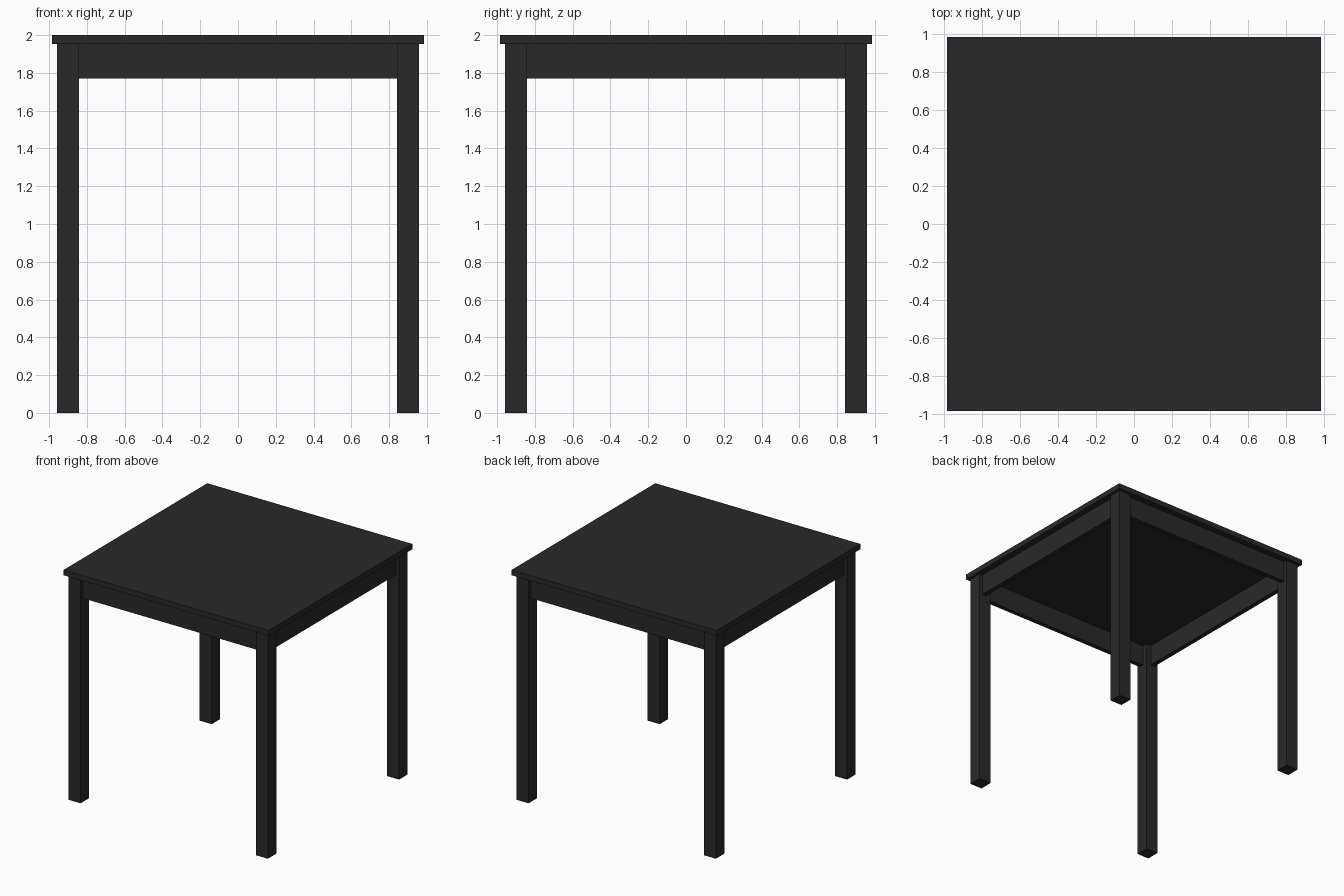
import bpy

if "Cube" in bpy.data.objects:
    bpy.data.objects.remove(bpy.data.objects["Cube"])

mat = bpy.data.materials.new("black_paint")
mat.diffuse_color = (0.022, 0.022, 0.022, 1)
mat.use_nodes = True
mat.node_tree.nodes["Principled BSDF"].inputs["Base Color"].default_value = mat.diffuse_color

HEIGHT, TOP_HALF, UNDERSIDE = 2.0, 0.985, 1.953
LEG_OUT, LEG_IN = 0.958, 0.842
APRON_OUT, APRON_IN, APRON_BOTTOM = 0.928, 0.888, 1.77


def box(name, lo, hi):
    """Axis-aligned box between two corners."""
    centre = [(a + b) / 2 for a, b in zip(lo, hi)]
    bpy.ops.mesh.primitive_cube_add(size=1, location=centre)
    ob = bpy.context.object
    ob.name = name
    ob.scale = [b - a for a, b in zip(lo, hi)]
    bpy.ops.object.transform_apply(location=False, rotation=False, scale=True)
    ob.data.materials.append(mat)
    return ob


# Tabletop
box("tabletop", (-TOP_HALF, -TOP_HALF, UNDERSIDE), (TOP_HALF, TOP_HALF, HEIGHT))

# Square legs, one per corner
for y_name, sy in (("front", -1), ("back", 1)):
    for x_name, sx in (("left", -1), ("right", 1)):
        xs = sorted((sx * LEG_IN, sx * LEG_OUT))
        ys = sorted((sy * LEG_IN, sy * LEG_OUT))
        box(f"{y_name}_{x_name}_leg", (xs[0], ys[0], 0), (xs[1], ys[1], UNDERSIDE))

# Apron rails between the legs, set back from the outer leg faces
for s, y_name, x_name in ((-1, "front", "left"), (1, "back", "right")):
    a, b = sorted((s * APRON_IN, s * APRON_OUT))
    box(f"{y_name}_apron", (-LEG_IN, a, APRON_BOTTOM), (LEG_IN, b, UNDERSIDE))
    box(f"{x_name}_apron", (a, -LEG_IN, APRON_BOTTOM), (b, LEG_IN, UNDERSIDE))
